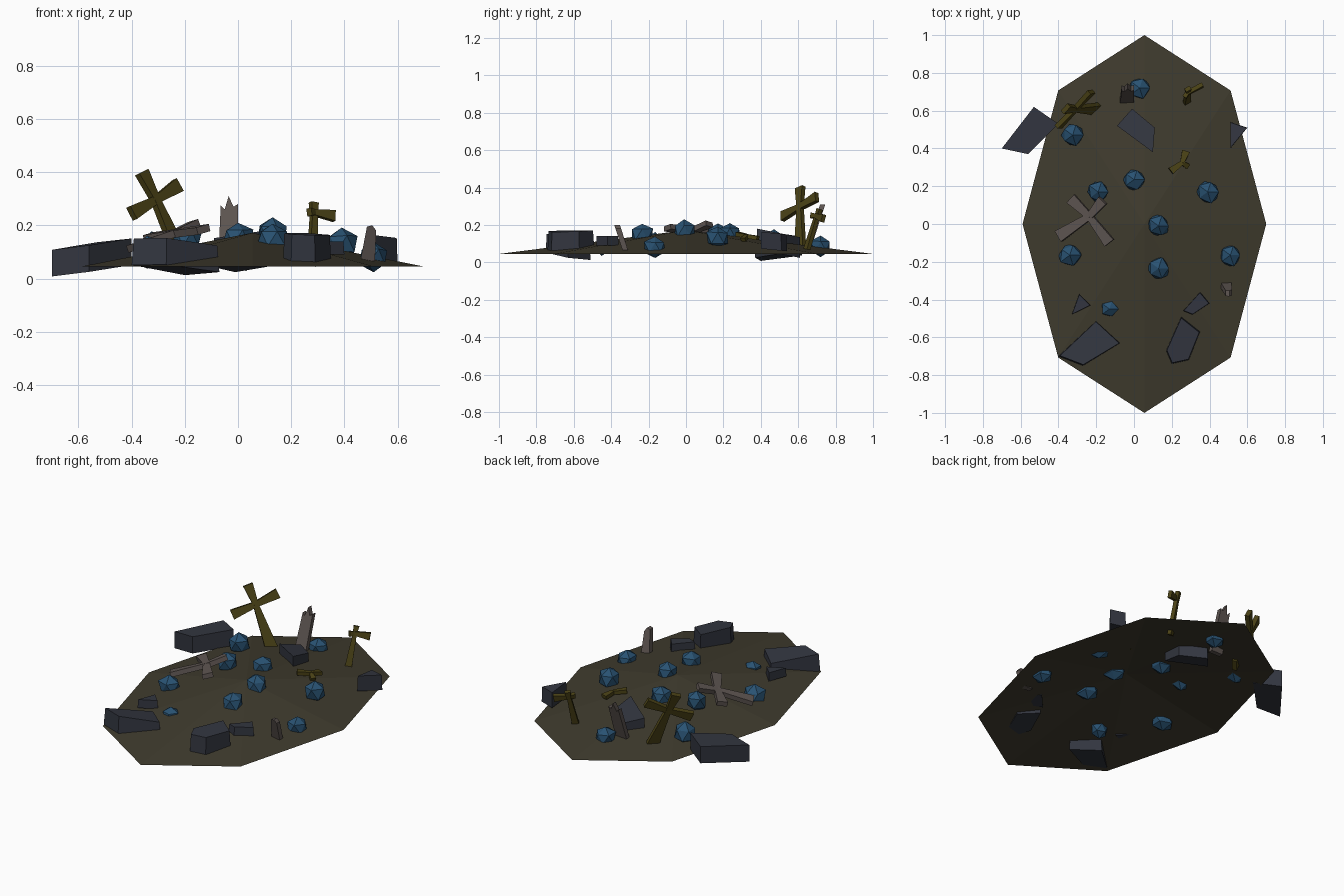
import bpy, bmesh, math, random
from mathutils import Vector

if "Cube" in bpy.data.objects:
    bpy.data.objects.remove(bpy.data.objects["Cube"])

random.seed(4)


def material(name, rgb):
    m = bpy.data.materials.new(name)
    m.diffuse_color = (*rgb, 1)
    m.use_nodes = True
    m.node_tree.nodes["Principled BSDF"].inputs["Base Color"].default_value = m.diffuse_color
    return m


EARTH = material("earth", (0.05, 0.044, 0.027))
BLUE = material("blue_rock", (0.022, 0.085, 0.17))
SLATE = material("slate", (0.032, 0.036, 0.05))
OLIVE = material("olive_wood", (0.07, 0.055, 0.008))
GREY = material("weathered_wood", (0.11, 0.09, 0.082))


def finish(name, bm, mat):
    bmesh.ops.recalc_face_normals(bm, faces=bm.faces)
    me = bpy.data.meshes.new(name)
    bm.to_mesh(me)
    bm.free()
    me.materials.append(mat)
    ob = bpy.data.objects.new(name, me)
    bpy.context.collection.objects.link(ob)


def loft(bm, low, high):
    """Closed solid between two matching outlines."""
    a = [bm.verts.new(p) for p in low]
    b = [bm.verts.new(p) for p in high]
    n = len(a)
    bm.faces.new(a[::-1])
    bm.faces.new(b)
    for i in range(n):
        j = (i + 1) % n
        bm.faces.new((a[i], a[j], b[j], b[i]))


def beam(bm, p, q, w0, w1, t, flat):
    """Tapered plank from p to q; flat is the direction its broad side faces."""
    p, q = Vector(p), Vector(q)
    d = (q - p).normalized()
    side = d.cross(Vector(flat)).normalized()
    n = side.cross(d)
    ring = lambda c, w: [c + side * (sx * w / 2) + n * (sy * t / 2)
                         for sx, sy in ((-1, -1), (1, -1), (1, 1), (-1, 1))]
    loft(bm, ring(p, w0), ring(q, w1))


def stone(name, poly, z, h, sx=0, sy=0, top=0.95):
    """Slab with a given plan outline, tilted by slopes sx and sy."""
    cx = sum(p[0] for p in poly) / len(poly)
    cy = sum(p[1] for p in poly) / len(poly)
    level = lambda dz, k: [(cx + (x - cx) * k, cy + (y - cy) * k,
                            z + dz + sx * (x - cx) + sy * (y - cy)) for x, y in poly]
    bm = bmesh.new()
    loft(bm, level(-h / 2, 1), level(h / 2, top))
    finish(name, bm, SLATE)


# mound: open eight-sided cone
bm = bmesh.new()
apex = bm.verts.new((0.055, 0, 0.172))
rim = [bm.verts.new((0.055 + 0.645 * math.cos(i * math.pi / 4),
                     math.sin(i * math.pi / 4), 0.045)) for i in range(8)]
for i in range(8):
    bm.faces.new((rim[i], rim[(i + 1) % 8], apex))
finish("mound", bm, EARTH)

# scattered blue rocks
rocks = [(0.03, 0.72, 0.085, 0.06), (-0.325, 0.47, 0.11, 0.062), (-0.19, 0.17, 0.15, 0.06),
         (0, 0.235, 0.155, 0.06), (0.39, 0.17, 0.13, 0.064), (0.13, -0.01, 0.17, 0.062),
         (-0.34, -0.165, 0.095, 0.062), (0.13, -0.235, 0.15, 0.062),
         (0.51, -0.165, 0.08, 0.062), (-0.13, -0.45, 0.085, 0.048)]
for i, (x, y, z, r) in enumerate(rocks):
    bm = bmesh.new()
    bmesh.ops.create_icosphere(bm, subdivisions=1, radius=r)
    for v in bm.verts:
        v.co = v.co * random.uniform(0.9, 1.12) + Vector((x, y, z))
    finish(f"blue_rock_{i + 1}", bm, BLUE)

# broken stone slabs
stone("slab_back_left", [(-0.7, 0.4), (-0.56, 0.37), (-0.4, 0.53), (-0.53, 0.62)], 0.08, 0.1, 0.13, 0.03, 1)
stone("slab_back", [(-0.09, 0.52), (0.1, 0.38), (0.11, 0.51), (-0.01, 0.61)], 0.1, 0.11, 0, -0.2, 1)
stone("slab_front_left", [(-0.4, -0.7), (-0.27, -0.75), (-0.07, -0.63), (-0.2, -0.51)], 0.085, 0.1, -0.05, -0.15)
stone("slab_front_right", [(0.17, -0.67), (0.2, -0.74), (0.29, -0.72), (0.35, -0.57), (0.25, -0.49)], 0.117, 0.1, -0.05, 0.03)
stone("chip_front_right", [(0.26, -0.46), (0.31, -0.48), (0.4, -0.42), (0.35, -0.36)], 0.115, 0.05)
stone("chip_front_left", [(-0.33, -0.48), (-0.23, -0.43), (-0.29, -0.37)], 0.11, 0.05)
stone("chip_back_right", [(0.51, 0.4), (0.6, 0.51), (0.51, 0.54)], 0.11, 0.09, 0, -0.1)

# standing leaning cross
bm = bmesh.new()
c, face = Vector((-0.31, 0.61, 0.295)), (0.65, -0.7, 0.3)
for end, w in (((-0.2, 0.61, 0.05), 0.07), ((-0.362, 0.61, 0.4), 0.055),
               ((-0.4, 0.515, 0.245), 0.055), ((-0.225, 0.7, 0.35), 0.055)):
    beam(bm, c, end, 0.03, w, 0.026, face)
finish("standing_cross", bm, OLIVE)

# fallen cross
bm = bmesh.new()
c = Vector((-0.235, 0.04, 0.17))
for end, w in (((-0.4, -0.065, 0.115), 0.065), ((-0.335, 0.135, 0.155), 0.06),
               ((-0.13, -0.1, 0.185), 0.06), ((-0.165, 0.125, 0.205), 0.055)):
    beam(bm, c, end, 0.035, w, 0.028, (-0.3, 0, 1))
finish("fallen_cross", bm, GREY)

# broken cross
bm = bmesh.new()
beam(bm, (0.28, 0.64, 0.05), (0.285, 0.7, 0.245), 0.04, 0.022, 0.022, (0.5, -0.8, 0.2))
beam(bm, (0.285, 0.7, 0.24), (0.285, 0.715, 0.285), 0.022, 0.032, 0.022, (0.5, -0.8, 0.2))
beam(bm, (0.285, 0.695, 0.248), (0.362, 0.735, 0.235), 0.022, 0.042, 0.022, (0.5, -0.8, 0.2))
beam(bm, (0.285, 0.695, 0.248), (0.268, 0.67, 0.25), 0.022, 0.03, 0.022, (0.5, -0.8, 0.2))
finish("broken_cross", bm, OLIVE)

# cross fragment on the mound
bm = bmesh.new()
c = Vector((0.255, 0.325, 0.14))
beam(bm, c, (0.195, 0.28, 0.15), 0.022, 0.04, 0.022, (0, 0, 1))
beam(bm, c, (0.275, 0.385, 0.13), 0.022, 0.042, 0.022, (0, 0, 1))
beam(bm, c, (0.285, 0.305, 0.12), 0.022, 0.03, 0.022, (0, 0, 1))
finish("cross_fragment", bm, OLIVE)


def jagged_board(name, profile, y0, lean, t):
    """Splintered board; profile in x and z, leaning along y."""
    base = min(z for _, z in profile)
    bm = bmesh.new()
    loft(bm, *([(x, y0 + d + (z - base) * lean, z) for x, z in profile]
               for d in (-t / 2, t / 2)))
    finish(name, bm, GREY)


# splintered upright boards
jagged_board("back_board", [(-0.075, 0.05), (0.0, 0.05), (0.0, 0.28), (-0.017, 0.27), (-0.035, 0.31),
                            (-0.05, 0.26), (-0.065, 0.275)], 0.645, 0.33, 0.028)
jagged_board("front_board", [(0.46, 0.065), (0.515, 0.065), (0.52, 0.18), (0.505, 0.2),
                             (0.485, 0.195)], -0.325, -0.32, 0.03)
